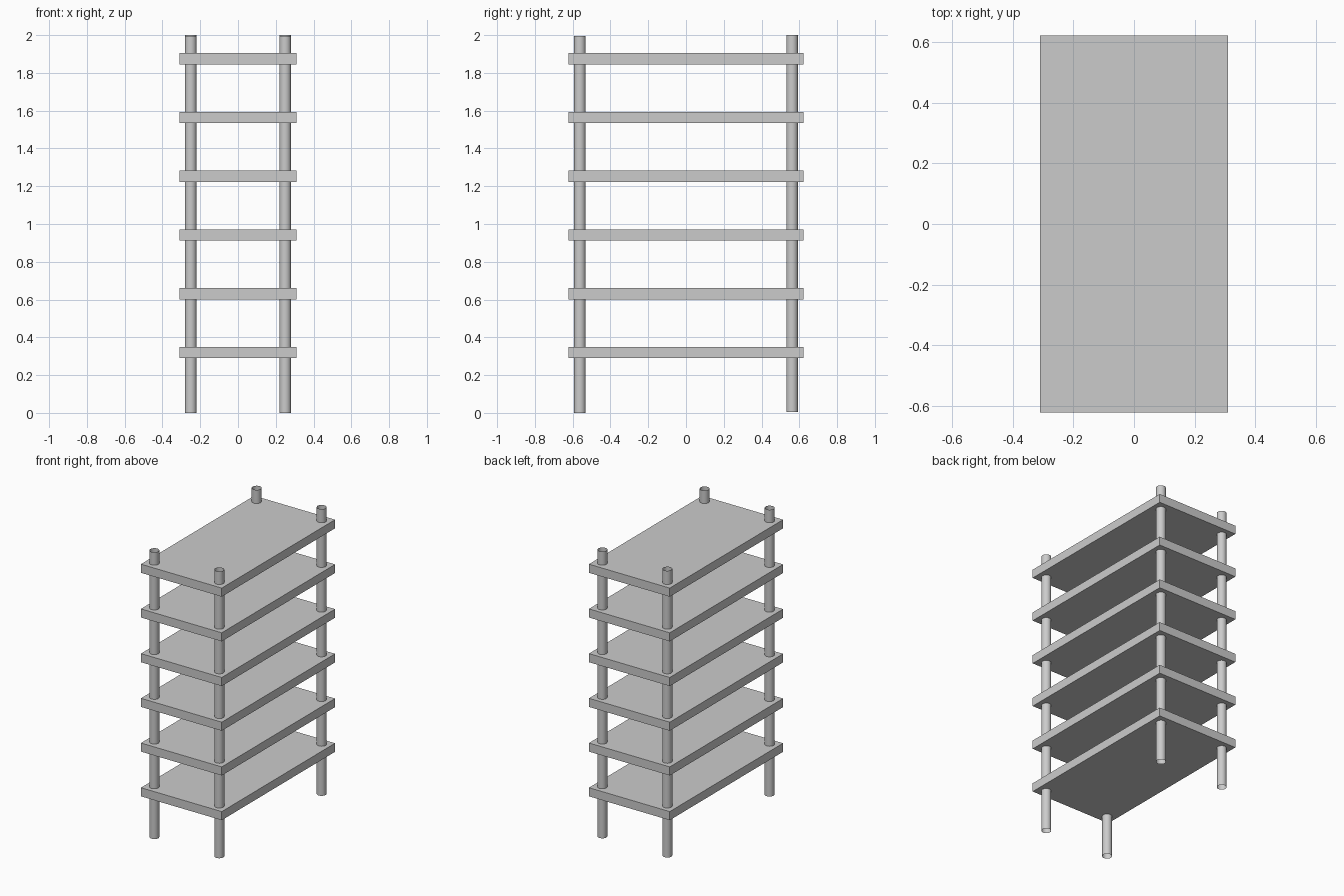
import bpy

cube = bpy.data.objects.get("Cube")
if cube:
    bpy.data.objects.remove(cube, do_unlink=True)

# One plain grey for the whole rack
grey = bpy.data.materials.new("plain_grey")
grey.use_nodes = True
colour = (0.6, 0.6, 0.6, 1)
grey.diffuse_color = colour
grey.node_tree.nodes["Principled BSDF"].inputs["Base Color"].default_value = colour

SHELF_COUNT = 6
SHELF_SIZE = (0.622, 1.246, 0.06)
FIRST_SHELF_Z = 0.32
SHELF_STEP = 0.311
POST_X, POST_Y = 0.25, 0.562
POST_RADIUS, POST_HEIGHT = 0.031, 1.995


def finish(name):
    obj = bpy.context.object
    obj.name = name
    obj.data.materials.append(grey)
    return obj


# Shelves, evenly stacked
for i in range(SHELF_COUNT):
    z = FIRST_SHELF_Z + i * SHELF_STEP
    bpy.ops.mesh.primitive_cube_add(size=1, location=(0, 0, z))
    shelf = finish(f"shelf_{i + 1}")
    shelf.scale = SHELF_SIZE
    bpy.ops.object.transform_apply(location=False, rotation=False, scale=True)

# Open tubular corner posts, the back pair set a touch higher
for side, sx in (("left", 1), ("right", -1)):
    for end, sy, lift in (("front", -1, 0), ("back", 1, 0.005)):
        bpy.ops.mesh.primitive_cylinder_add(
            vertices=32, radius=POST_RADIUS, depth=POST_HEIGHT, end_fill_type='NOTHING',
            location=(sx * POST_X, sy * POST_Y, POST_HEIGHT / 2 + lift))
        finish(f"{end}_{side}_post")
        bpy.ops.object.shade_smooth_by_angle()
